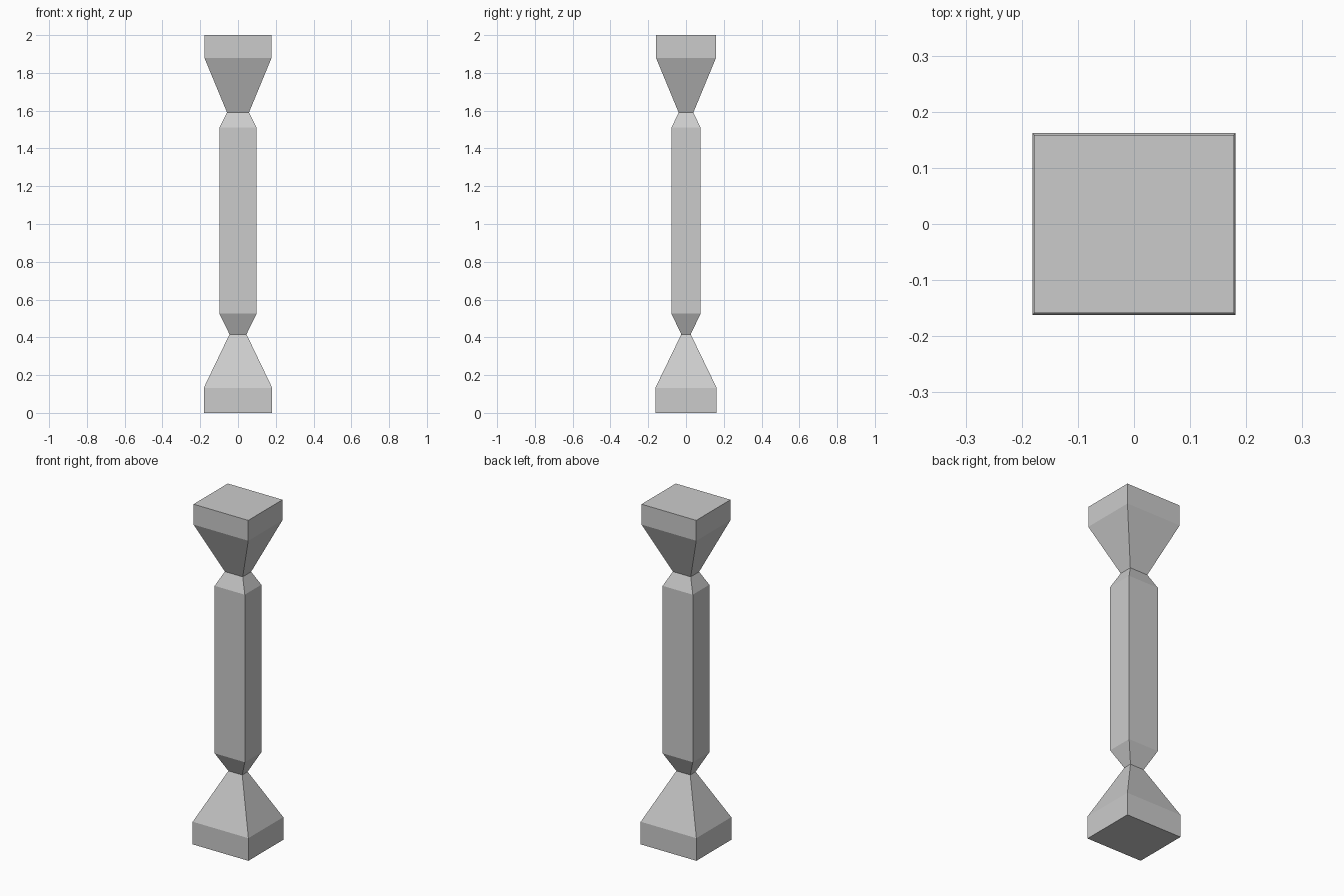
import bpy
import bmesh

if "Cube" in bpy.data.objects:
    bpy.data.objects.remove(bpy.data.objects["Cube"])

# Rectangular cross-sections from foot to cap: (height, half width x, half depth y)
SECTIONS = [
    (0.00, 0.181, 0.162),    # plinth bottom
    (0.133, 0.181, 0.162),   # plinth top
    (0.416, 0.045, 0.025),   # lower neck
    (0.525, 0.098, 0.077),   # shaft bottom
    (1.510, 0.098, 0.077),   # shaft top
    (1.590, 0.058, 0.039),   # upper neck
    (1.880, 0.178, 0.159),   # capital bottom
    (2.00, 0.178, 0.159),    # capital top
]
CORNERS = [(-1, -1), (1, -1), (1, 1), (-1, 1)]


def loft(name, sections):
    bm = bmesh.new()
    rings = [[bm.verts.new((sx * hx, sy * hy, z)) for sx, sy in CORNERS]
             for z, hx, hy in sections]
    # Side walls between neighbouring sections
    for low, high in zip(rings, rings[1:]):
        for i in range(4):
            j = (i + 1) % 4
            bm.faces.new((low[i], low[j], high[j], high[i]))
    # End caps
    bm.faces.new(rings[0][::-1])
    bm.faces.new(rings[-1])
    mesh = bpy.data.meshes.new(name)
    bm.to_mesh(mesh)
    bm.free()
    obj = bpy.data.objects.new(name, mesh)
    bpy.context.collection.objects.link(obj)
    return obj


# One continuous column: plinth, necks, shaft and capital
loft("column", SECTIONS)
